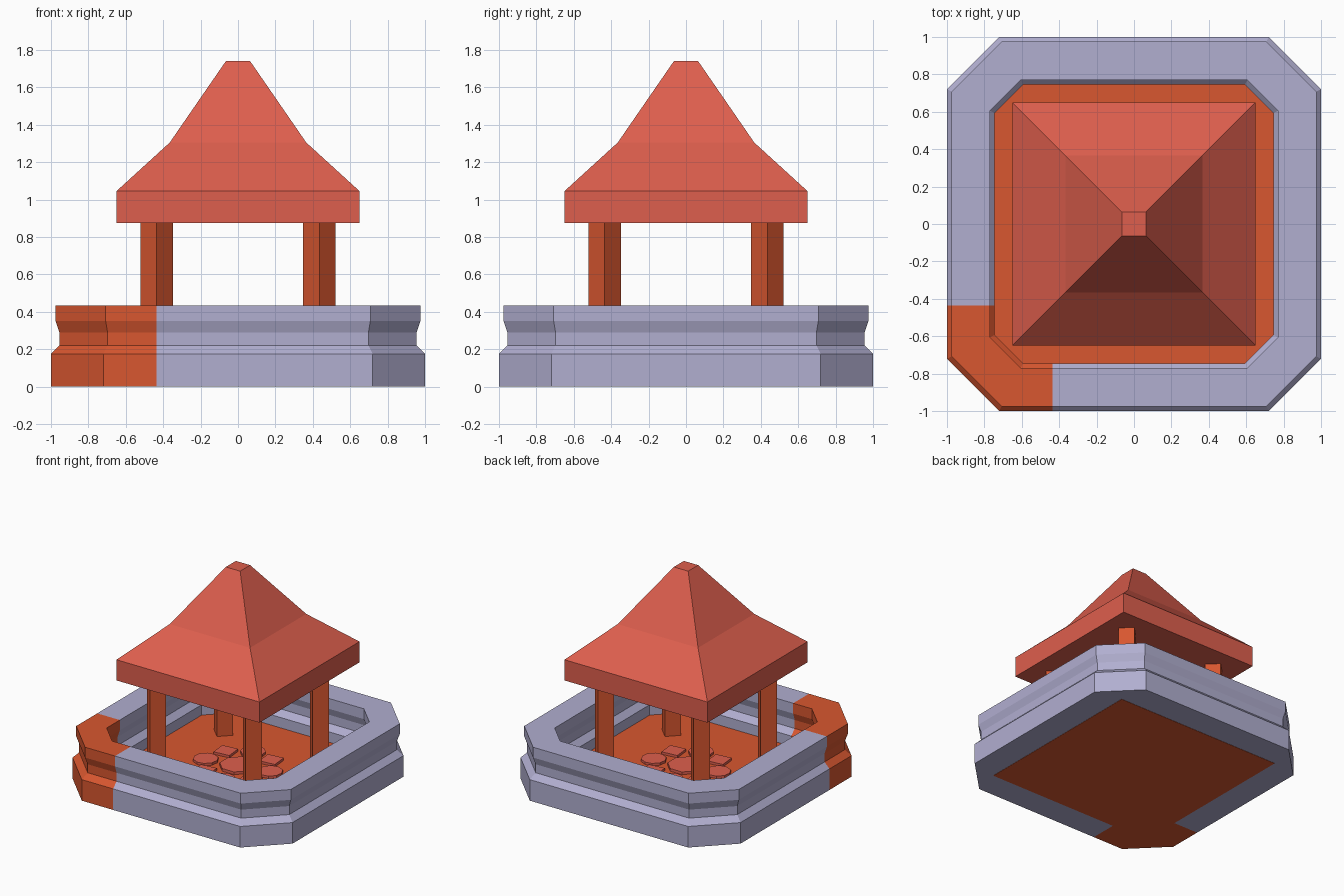
import bpy, bmesh, math
from mathutils import Vector

if "Cube" in bpy.data.objects:
    bpy.data.objects.remove(bpy.data.objects["Cube"], do_unlink=True)


def material(name, rgb):
    mat = bpy.data.materials.new(name)
    mat.use_nodes = True
    mat.diffuse_color = (*rgb, 1)
    mat.node_tree.nodes["Principled BSDF"].inputs["Base Color"].default_value = (*rgb, 1)
    return mat


stone = material("lavender stone", (0.44, 0.425, 0.63))
wood = material("orange wood", (0.69, 0.095, 0.029))
red = material("red tile", (0.73, 0.114, 0.075))


def finish(bm, name, *mats):
    bmesh.ops.recalc_face_normals(bm, faces=bm.faces[:])
    mesh = bpy.data.meshes.new(name)
    bm.to_mesh(mesh)
    bm.free()
    for mat in mats:
        mesh.materials.append(mat)
    obj = bpy.data.objects.new(name, mesh)
    bpy.context.collection.objects.link(obj)
    return obj


def bridge(bm, lower, upper):
    n = len(lower)
    for i in range(n):
        j = (i + 1) % n
        bm.faces.new((lower[i], lower[j], upper[j], upper[i]))


def prism(name, mat, sides, radius, z0, z1, x=0, y=0, turn=0):
    """Upright prism; radius reaches the corners."""
    bm = bmesh.new()
    loops = []
    for z in (z0, z1):
        angles = [turn + math.tau * i / sides for i in range(sides)]
        loops.append([bm.verts.new((x + radius * math.cos(a), y + radius * math.sin(a), z))
                      for a in angles])
        bm.faces.new(loops[-1])
    bridge(bm, *loops)
    return finish(bm, name, mat)


# Moulded wall: a profile swept around a square with cut corners
def cut_square(bm, r, z):
    c = 0.72 - 0.5 * (1 - r)
    corners = [(r, -c), (r, c), (c, r), (-c, r), (-r, c), (-r, -c), (-c, -r), (c, -r)]
    return [bm.verts.new((x, y, z)) for x, y in corners]


outer = [(1, 0.002), (1, 0.175), (0.955, 0.22), (0.955, 0.29), (0.975, 0.35), (0.975, 0.435)]
inner = [(1.74 - r, z) for r, z in reversed(outer)]
inner = [(r + 0.005, z) for r, z in inner]
bm = bmesh.new()
rings = [cut_square(bm, r, z) for r, z in outer + inner]
for k, ring in enumerate(rings):
    bridge(bm, ring, rings[(k + 1) % len(rings)])

# One corner of the wall is orange, divided by two straight cuts
split = -0.435
for axis in (0, 1):
    near = [f for f in bm.faces if f.calc_center_median()[1 - axis] < split]
    geom = set(near)
    for f in near:
        geom.update(f.edges, f.verts)
    normal = Vector((1 - axis, axis, 0))
    bmesh.ops.bisect_plane(bm, geom=list(geom), plane_co=normal * split, plane_no=normal)
for f in bm.faces:
    mid = f.calc_center_median()
    f.material_index = int(mid.x < split and mid.y < split)
finish(bm, "wall", stone, wood)

# Floor slab
prism("floor", wood, 4, 0.77 * math.sqrt(2), 0, 0.09, turn=math.pi / 4)

# Four posts set diagonally
for sx, side in ((-1, "right"), (1, "left")):
    for sy, end in ((-1, "front"), (1, "back")):
        prism(f"{end}_{side}_post", wood, 4, 0.087, 0.05, 0.876, sx * 0.435, sy * 0.435)

# Paving: a centre slab with round and square slabs around it
prism("centre_slab", red, 8, 0.14, 0.08, 0.112, turn=math.pi / 8)
for i in range(8):
    a = math.radians(10 + 45 * i)
    x, y = 0.265 * math.cos(a), 0.265 * math.sin(a)
    if i % 2:
        prism(f"square_slab_{i}", red, 4, 0.095, 0.08, 0.11, x, y, math.pi / 4 + 0.1)
    else:
        prism(f"round_slab_{i}", red, 10, 0.095, 0.08, 0.11, x, y, a)

# Roof: square eave, flared slope and steep peak
bm = bmesh.new()
levels = []
for r, z in [(0.65, 0.875), (0.65, 1.045), (0.365, 1.305), (0.065, 1.74)]:
    levels.append([bm.verts.new((sx * r, sy * r, z))
                   for sx, sy in ((-1, -1), (1, -1), (1, 1), (-1, 1))])
for lower, upper in zip(levels, levels[1:]):
    bridge(bm, lower, upper)
bm.faces.new(levels[0])
bm.faces.new(levels[-1])
finish(bm, "roof", red)
